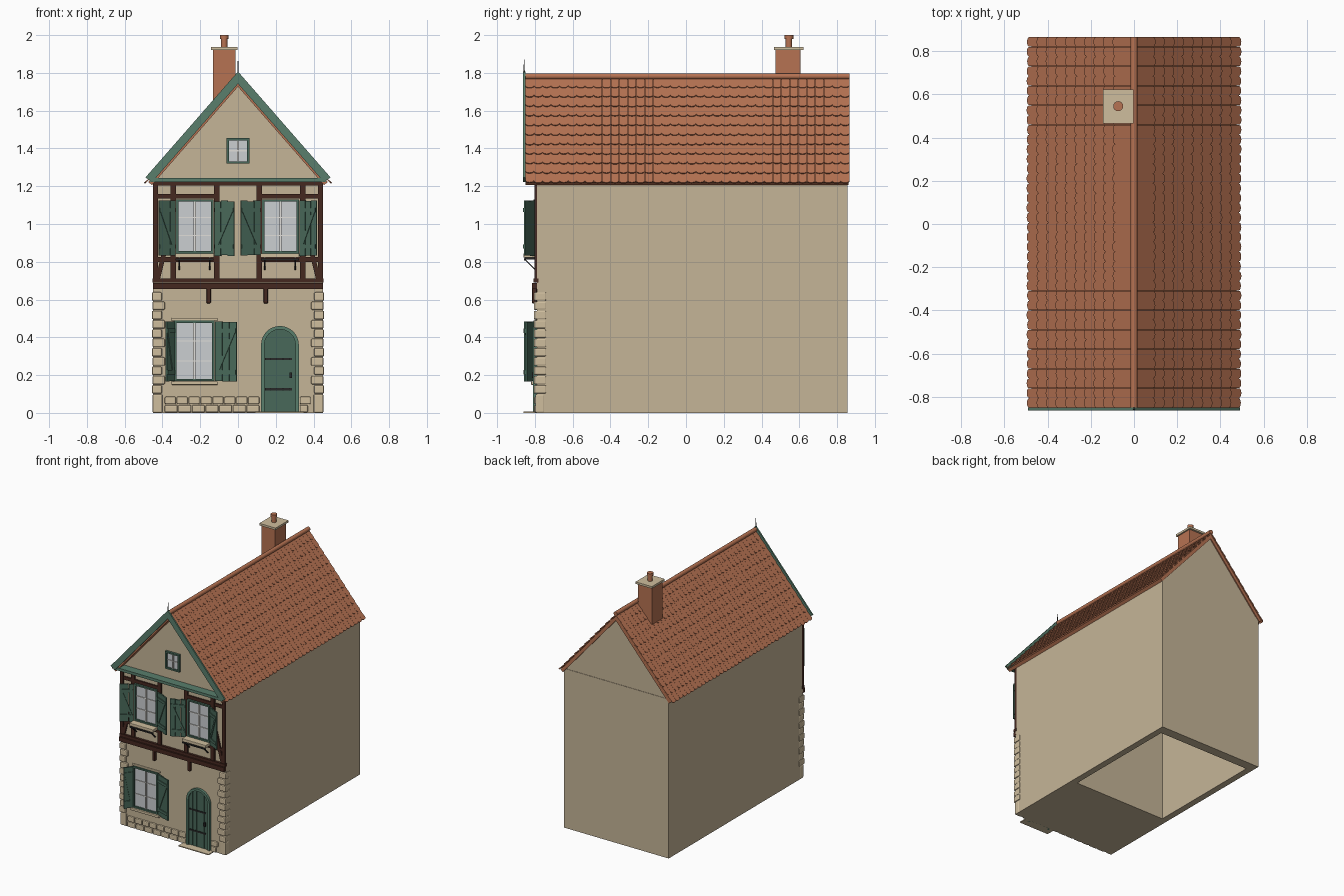
import bpy, bmesh, math, random
from mathutils import Matrix, Vector

random.seed(4)
if "Cube" in bpy.data.objects:
    bpy.data.objects.remove(bpy.data.objects["Cube"])


def material(name, r, g, b):
    m = bpy.data.materials.new(name)
    m.use_nodes = True
    m.diffuse_color = (r, g, b, 1)
    bsdf = m.node_tree.nodes["Principled BSDF"]
    bsdf.inputs["Base Color"].default_value = (r, g, b, 1)
    bsdf.inputs["Roughness"].default_value = 0.8
    return m


PLASTER = material("plaster", 0.56, 0.46, 0.31)
STONE = material("pale stone", 0.62, 0.51, 0.34)
TERRACOTTA = material("terracotta", 0.47, 0.17, 0.085)
TRIM = material("trim green", 0.10, 0.21, 0.15)
GREEN = material("shutter green", 0.065, 0.14, 0.10)
TIMBER = material("dark timber", 0.06, 0.021, 0.014)
GLASS = material("window glass", 0.60, 0.62, 0.64)
SASH = material("sash white", 0.75, 0.74, 0.70)
IRON = material("iron", 0.02, 0.02, 0.02)

FRONT = -0.79


class Part:
    """One named object gathered from simple solids."""

    def __init__(self, name, mat):
        self.name, self.mat, self.bm = name, mat, bmesh.new()

    def box(self, x0, x1, y0, y1, z0, z1, frame=Matrix()):
        mid = Vector((x0 + x1, y0 + y1, z0 + z1)) / 2
        size = Matrix.Diagonal((abs(x1 - x0), abs(y1 - y0), abs(z1 - z0), 1))
        bmesh.ops.create_cube(self.bm, size=1, matrix=frame @ Matrix.Translation(mid) @ size)
        return self

    def prism(self, pts, y0, y1, frame=Matrix()):
        # Outline in x and z, extruded along y
        a = [self.bm.verts.new(frame @ Vector((x, y0, z))) for x, z in pts]
        b = [self.bm.verts.new(frame @ Vector((x, y1, z))) for x, z in pts]
        return self.skin(a, b)

    def skin(self, a, b):
        self.bm.faces.new(a)
        self.bm.faces.new(b[::-1])
        for i in range(len(a)):
            j = (i + 1) % len(a)
            self.bm.faces.new((a[j], a[i], b[i], b[j]))
        return self

    def beam(self, p, q, width, y0, y1, frame=Matrix()):
        p, q = Vector(p), Vector(q)
        d = (q - p).normalized() * width / 2
        n = Vector((-d.y, d.x))
        return self.prism([p + n, q + n, q - n, p - n], y0, y1, frame)

    def cone(self, r0, r1, length, matrix, sides=16):
        bmesh.ops.create_cone(self.bm, cap_ends=True, segments=sides, radius1=r0,
                              radius2=r1, depth=length, matrix=matrix)
        return self

    def done(self, bevel=0, smooth=False):
        bmesh.ops.recalc_face_normals(self.bm, faces=self.bm.faces)
        mesh = bpy.data.meshes.new(self.name)
        self.bm.to_mesh(mesh)
        self.bm.free()
        mesh.materials.append(self.mat)
        obj = bpy.data.objects.new(self.name, mesh)
        bpy.context.collection.objects.link(obj)
        if bevel:
            mod = obj.modifiers.new("rounded edges", "BEVEL")
            mod.width, mod.segments = bevel, 2
        if smooth:
            bpy.context.view_layer.objects.active = obj
            obj.select_set(True)
            bpy.ops.object.shade_smooth_by_angle(angle=math.radians(50))
            obj.select_set(False)
        return obj


# Walls: solid front, hollow and open underneath behind it
walls = Part("walls", PLASTER).box(-0.45, 0.45, FRONT, -0.16, 0, 1.235)
walls.box(-0.45, 0.45, 0.78, 0.855, 0, 1.235)
for s in (-1, 1):
    walls.box(s * 0.4, s * 0.45, -0.16, 0.78, 0, 1.235)
walls.done()
Part("gable", PLASTER).prism([(-0.45, 1.235), (0.45, 1.235), (0, 1.74)], FRONT, 0.852).done()

# Roof deck, barge boards and ridge
SLOPE = 1.144
PITCH = math.atan(SLOPE)


def chevron(part, top, w_out, bottom, w_in, y0, y1):
    part.prism([(-w_out, top - SLOPE * w_out), (0, top), (w_out, top - SLOPE * w_out),
                (w_in, bottom - SLOPE * w_in), (0, bottom), (-w_in, bottom - SLOPE * w_in)], y0, y1)
    return part


chevron(Part("roof_deck", TERRACOTTA), 1.765, 0.475, 1.727, 0.455, -0.85, 0.86).done()
chevron(Part("barge_boards", TRIM), 1.807, 0.49, 1.742, 0.455, -0.862, -0.85).done()
Part("gable_rail", TRIM).box(-0.465, 0.465, -0.855, FRONT, 1.222, 1.243).done()
along_y = Matrix.Rotation(math.pi / 2, 4, "X")
Part("ridge", TERRACOTTA).cone(0.016, 0.016, 1.72, Matrix.Translation((0, 0.005, 1.782)) @ along_y).done(smooth=True)

# Rounded roof tiles in overlapping rows
ROWS, COLS, STEP = 11, 38, 0.067
WIDTH = 1.715 / COLS
tiles = Part("roof_tiles", TERRACOTTA)
for s in (-1, 1):
    down = Vector((s * math.cos(PITCH), 0, -math.sin(PITCH)))
    normal = Vector((s * math.sin(PITCH), 0, math.cos(PITCH)))
    for row in range(ROWS):
        end = STEP * (row + 1)
        start = max(0, end - 0.082)
        for col in range(COLS):
            y = -0.85 + WIDTH * (col + 0.5)
            tip = end + random.uniform(-0.002, 0.002)
            arc = [(-WIDTH * 0.49 * math.cos(math.pi * k / 6),
                    tip - 0.014 * (1 - math.sin(math.pi * k / 6))) for k in range(7)]
            rings = []
            for lift in (0, 0.007):
                rings.append([tiles.bm.verts.new(Vector((0, y + u, 1.765)) + down * v
                              + normal * (lift + 0.007 * (v - start) / 0.08))
                              for u, v in [(-WIDTH * 0.49, start)] + arc + [(WIDTH * 0.49, start)]])
            tiles.skin(*rings)
tiles.done()

# Chimney and roof spike
Part("chimney", TERRACOTTA).box(-0.132, -0.014, 0.475, 0.607, 1.5, 1.925).done()
Part("chimney_cap", STONE).box(-0.143, -0.003, 0.465, 0.622, 1.922, 1.938).done()
pot = Part("chimney_pot", TERRACOTTA)
for r, z, h in ((0.017, 1.96, 0.06), (0.023, 1.99, 0.02)):
    pot.cone(r, r, h, Matrix.Translation((-0.073, 0.545, z)))
pot.done(smooth=True)
Part("roof_spike", IRON).cone(0.005, 0.001, 0.1, Matrix.Translation((0, -0.857, 1.82)), 8).done()

# Timber framing of the upper storey
frame = Part("timber_frame", TIMBER)
y0, y1 = -0.803, FRONT + 0.01
frame.box(-0.45, 0.45, -0.815, y1, 0.655, 0.688).box(-0.453, 0.453, -0.808, y1, 0.69, 0.712)
frame.box(-0.45, 0.45, y0, y1, 1.205, 1.23)
for s in (-1, 1):
    for x, w in ((0.437, 0.026), (0.343, 0.03), (0.113, 0.03)):
        frame.box(s * (x - w / 2), s * (x + w / 2), y0, y1, 0.71, 1.21)
    frame.box(s * 0.11, s * 0.43, y0 + 0.002, y1, 1.135, 1.16)
    frame.box(s * 0.11, s * 0.43, y0 + 0.002, y1, 0.8, 0.825)
    frame.beam((s * 0.425, 0.71), (s * 0.365, 0.95), 0.024, y0 + 0.001, y1)
frame.done()
corbels = Part("corbels", TIMBER)
for x in (-0.155, 0.147):
    corbels.box(x - 0.011, x + 0.011, -0.815, FRONT, 0.58, 0.66)
corbels.done(0.004)


# Windows with frame, glass and glazing bars
def window(name, x0, x1, z0, z1, rows):
    t, yf = 0.012, -0.808
    surround = Part(name + "_frame", GREEN)
    for a, b in ((x0, x0 + t), (x1 - t, x1)):
        surround.box(a, b, yf, FRONT, z0, z1)
    for a, b in ((z0, z0 + t), (z1 - t, z1)):
        surround.box(x0, x1, yf, FRONT, a, b)
    surround.done()
    Part(name + "_glass", GLASS).box(x0 + t, x1 - t, -0.795, FRONT, z0 + t, z1 - t).done()
    bars = Part(name + "_bars", SASH)
    mid = (x0 + x1) / 2
    bars.box(mid - 0.006, mid + 0.006, -0.803, FRONT, z0 + t, z1 - t)
    for k in range(1, rows):
        z = z0 + (z1 - z0) * k / rows
        bars.box(x0 + t, x1 - t, -0.8, FRONT, z - 0.003, z + 0.003)
    bars.done()


window("upper_right_window", -0.327, -0.13, 0.845, 1.13, 3)
window("upper_left_window", 0.127, 0.322, 0.845, 1.13, 3)
window("lower_window", -0.338, -0.125, 0.168, 0.488, 3)
window("attic_window", -0.06, 0.06, 1.32, 1.455, 2)


# Half-open plank shutters; dx is the visible reach, dy how far they swing out
def shutter(name, hinge, dx, dy, z0, z1):
    s, w = math.copysign(1, dx), math.hypot(dx, dy)
    turn = Matrix.Translation((hinge, -0.805, 0)) @ Matrix.Rotation(-s * math.atan2(dy, abs(dx)), 4, "Z")
    part = Part(name, GREEN)
    for k in range(3):
        part.box(s * w * (k + 0.03) / 3, s * w * (k + 0.97) / 3, -0.006, 0.004,
                 z0 + random.uniform(0, 0.006), z1 - random.uniform(0, 0.006), turn)
    low, high = z0 + 0.05, z1 - 0.05
    for z in (low, high):
        part.box(s * 0.004, s * (w - 0.004), -0.012, 0.006, z - 0.011, z + 0.011, turn)
    part.beam((s * 0.012, low), (s * (w - 0.012), high), 0.016, -0.011, -0.004, turn)
    part.done()


for name, hinge, dx, dy, z0, z1 in (
        ("upper_shutter_a", -0.333, -0.088, 0.048, 0.83, 1.125),
        ("upper_shutter_b", -0.123, 0.105, 0.045, 0.83, 1.125),
        ("upper_shutter_c", 0.118, -0.105, 0.045, 0.83, 1.125),
        ("upper_shutter_d", 0.328, 0.09, 0.048, 0.83, 1.125),
        ("lower_shutter_a", -0.34, -0.042, 0.05, 0.165, 0.485),
        ("lower_shutter_b", -0.12, 0.115, 0.04, 0.165, 0.485)):
    shutter(name, hinge, dx, dy, z0, z1)

# Sills, lintel and iron sill brackets
sills = Part("sills", STONE).box(-0.352, -0.108, -0.82, FRONT, 0.148, 0.167)
sills.box(-0.352, -0.108, -0.802, FRONT, 0.489, 0.503)
brackets = Part("sill_brackets", IRON)
sideways = Matrix.Rotation(math.pi / 2, 4, "Z")
for x in (-0.23, 0.222):
    sills.box(x - 0.103, x + 0.103, -0.86, FRONT, 0.822, 0.845)
    brackets.box(x - 0.1, x + 0.1, -0.858, -0.85, 0.808, 0.818)
    for dx in (-0.08, 0.08):
        brackets.box(x + dx - 0.004, x + dx + 0.004, -0.855, FRONT, 0.812, 0.822)
        brackets.beam((-0.855, 0.815), (-0.8, 0.76), 0.007, -x - dx - 0.004, -x - dx + 0.004, sideways)
sills.done(0.004)
brackets.done()

# Arched plank door
DX, DZ = 0.222, 0.36


def arch(r):
    return [(DX - r, 0)] + [(DX - r * math.cos(math.pi * k / 16), DZ + r * math.sin(math.pi * k / 16))
                            for k in range(17)] + [(DX + r, 0)]


Part("door_frame", TRIM).prism(arch(0.1) + arch(0.082)[::-1], -0.81, FRONT).done()
Part("door_back", GREEN).prism(arch(0.083), -0.793, FRONT).done()
door = Part("door_planks", GREEN)
for k in range(5):
    a, b = (-0.082 + 0.0328 * (k + e) for e in (0.05, 0.95))
    tops = [(DX + u, DZ + math.sqrt(0.0825 ** 2 - u * u)) for u in (b, (a + b) / 2, a)]
    door.prism([(DX + a, 0.005), (DX + b, 0.005)] + tops, -0.8, FRONT)
door.done()
iron = Part("door_ironwork", IRON)
for z in (0.125, 0.285):
    iron.box(DX - 0.08, DX + 0.065, -0.804, FRONT, z - 0.006, z + 0.006)
iron.box(0.272, 0.286, -0.815, FRONT, 0.185, 0.215).done()
Part("door_step", STONE).box(0.09, 0.35, -0.86, FRONT, 0, 0.007).done()

# Corner stones and plinth stones
stones = Part("stonework", STONE)
for s in (-1, 1):
    stones.box(s * 0.4, s * 0.452, -0.798, -0.75, 0, 0.1)
    for k in range(11):
        z, inner = 0.102 + 0.0492 * k, 0.387 if k % 2 else 0.403
        stones.box(s * inner, s * (0.456 - 0.003 * (k % 2)), -0.806, -0.74, z, z + 0.045)
for row, n in ((0, 7), (1, 8)):
    step = 0.505 / n
    for k in range(n):
        x = -0.39 + step * k
        stones.box(x + 0.002, x + step - 0.002, -0.804, FRONT + 0.01, 0.044 * row + 0.002, 0.044 * row + 0.042)
    stones.box(0.327, 0.37 + 0.015 * row, -0.804, FRONT + 0.01, 0.044 * row + 0.002, 0.044 * row + 0.042)
stones.done(0.007)
